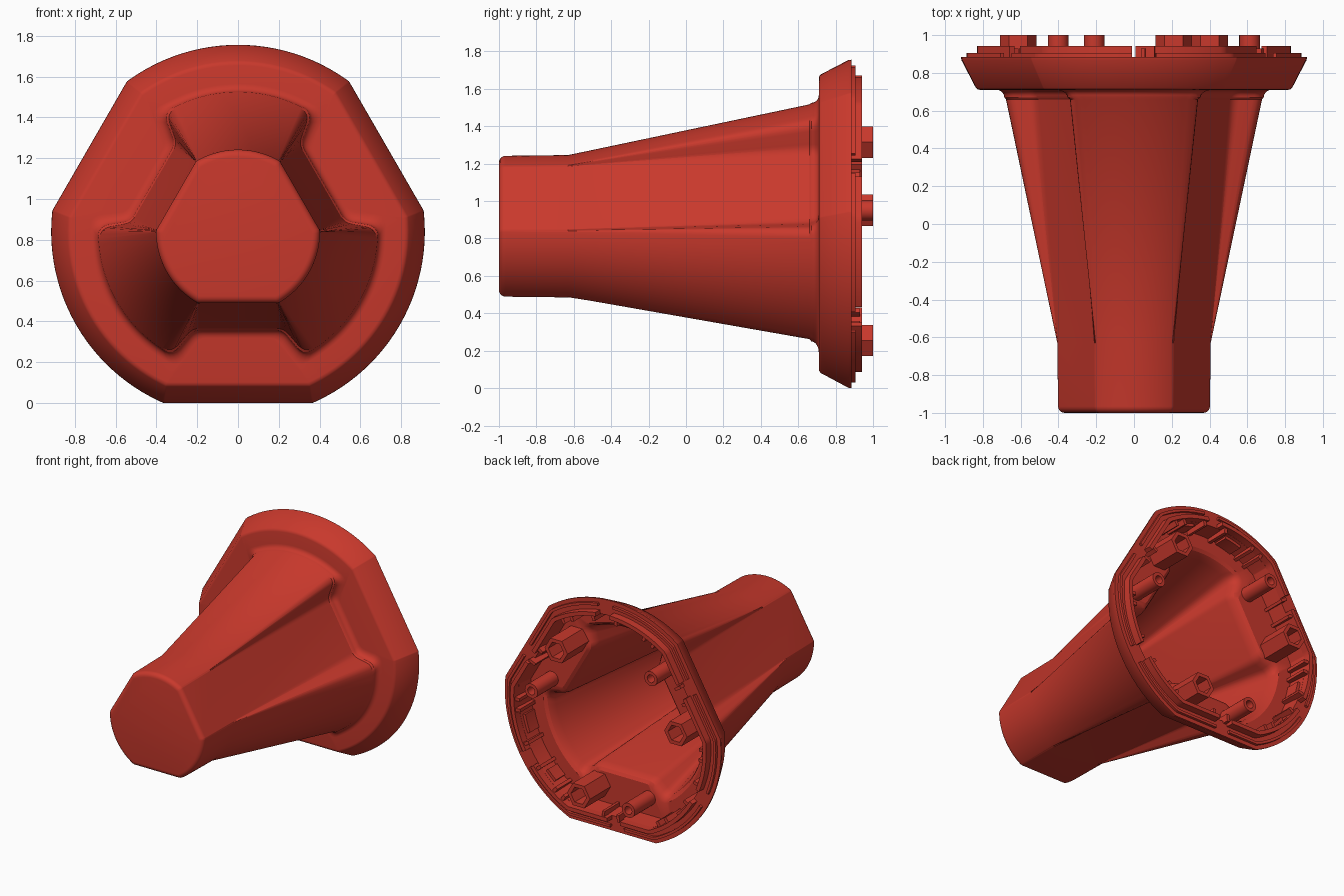
import bpy, bmesh
from math import sin, cos, pi, radians, sqrt, acos, degrees
from mathutils import Vector

if "Cube" in bpy.data.objects:
    bpy.data.objects.remove(bpy.data.objects["Cube"])

CZ = 0.84  # height of the housing axis
RED = bpy.data.materials.new("red_plastic")
RED.diffuse_color = (0.58, 0.04, 0.025, 1)
RED.use_nodes = True
RED.node_tree.nodes["Principled BSDF"].inputs["Base Color"].default_value = RED.diffuse_color


def finish(bm, name):
    bmesh.ops.recalc_face_normals(bm, faces=bm.faces)
    me = bpy.data.meshes.new(name)
    bm.to_mesh(me)
    bm.free()
    ob = bpy.data.objects.new(name, me)
    bpy.context.collection.objects.link(ob)
    me.materials.append(RED)
    bpy.ops.object.select_all(action='DESELECT')
    ob.select_set(True)
    bpy.context.view_layer.objects.active = ob
    bpy.ops.object.shade_smooth_by_angle(angle=radians(30))
    return ob


def loft(name, rings, cap=True):
    """Skin closed rings; cap both ends, or join last ring to first."""
    bm = bmesh.new()
    vs = [[bm.verts.new(p) for p in r] for r in rings]
    n = len(rings[0])
    pairs = list(zip(vs, vs[1:]))
    if not cap:
        pairs.append((vs[-1], vs[0]))
    for a, b in pairs:
        for i in range(n):
            j = (i + 1) % n
            bm.faces.new((a[i], a[j], b[j], b[i]))
    if cap:
        bm.faces.new(vs[0])
        bm.faces.new(vs[-1])
    return finish(bm, name)


def rounded(p, a, b, f):
    """Small curve around corner p, towards points a and b."""
    s = p + (a - p).normalized() * f
    e = p + (b - p).normalized() * f
    return [s * (1 - t) ** 2 + p * 2 * t * (1 - t) + e * t * t
            for t in (0, 0.25, 0.5, 0.75, 1)]


def section(y, R, d, w, wr, f=0.05):
    """Three-fold outline: flats at distance d, half width w, side walls
    rising to ridges at half width wr, arcs of radius R between them."""
    ring = []
    for k in range(3):
        phi = radians(30 + 120 * k)
        corner, ridge = Vector((d, w)), Vector((sqrt(R * R - wr * wr), wr))
        a2 = acos(ridge.x / R)
        ff = min(f, 0.35 * (ridge - corner).length)
        tangent = ridge + Vector((-sin(a2), cos(a2)))
        half = rounded(corner, Vector((d, 0)), ridge, ff * 0.7)
        half += rounded(ridge, corner, tangent, ff)
        pts = [Vector((p.x, -p.y)) for p in reversed(half)] + half
        g = a2 + ff / R
        span = radians(120) - 2 * g
        for i in range(1, 24):
            t = g + span * i / 24
            pts.append(Vector((R * cos(t), R * sin(t))))
        ring += [(p.x * cos(phi) - p.y * sin(phi), y,
                  CZ + p.x * sin(phi) + p.y * cos(phi)) for p in pts]
    return ring


def plain(y, R, d):
    """Section whose flats run straight into the arcs."""
    w = sqrt(R * R - d * d)
    return section(y, R, d, w, w * 1.05, 0.006)


def tip(y, e):
    return section(y, 0.402 - e, 0.351 - e, 0.192 - e * 0.4, 0.202 - e * 0.4)


def base(y, e):
    return section(y, 0.685 + e, 0.482 + e, 0.218 - e * 0.7, 0.32 - e * 0.7)


# Housing shell: outer skin, flange, then inner skin back to the tip
B = 0.035
rings = [tip(-1 + B * (1 - cos(a)), B * (1 - sin(a)))
         for a in [pi / 2 * i / 5 for i in range(6)]]
rings += [tip(-0.63, -0.004), base(0.66, -0.008)]
rings += [base(0.67 + 0.04 * sin(a), 0.04 * (1 - cos(a)))
          for a in [pi / 2 * i / 5 for i in range(6)]]
rings += [plain(*p) for p in [
    (0.71, 0.815, 0.738), (0.713, 0.828, 0.75), (0.722, 0.838, 0.76),
    (0.868, 0.914, 0.838), (0.885, 0.916, 0.84),
    (0.885, 0.80, 0.725), (0.75, 0.79, 0.715)]]
rings += [base(0.75, 0.0), base(0.735, -0.022), base(0.71, -0.034),
          base(0.67, -0.042), tip(-0.63, 0.036), tip(-0.93, 0.04),
          tip(-0.955, 0.06)]
loft("housing_shell", rings)


def rim_point(t, R, d, inset, y):
    """Point on the flange outline at angle t (degrees)."""
    delta = radians((t - 30 + 60) % 120 - 60)
    r = min(R - inset, (d - inset) / cos(delta))
    a = radians(t)
    return (r * cos(a), y, CZ + r * sin(a))


def rim_piece(name, t0, t1, inset0, inset1, y0, y1):
    """Bar following the flange outline between two angles."""
    corner = degrees(acos(0.84 / 0.916))
    ts = {t0, t1} | {t0 + (t1 - t0) * i / 32 for i in range(33)}
    for k in range(-1, 4):
        ts |= {c for c in (30 + 120 * k - corner, 30 + 120 * k + corner)
               if t0 < c < t1}
    rs = [[rim_point(t, 0.916, 0.84, s, y)
           for s, y in ((inset0, y0), (inset0, y1), (inset1, y1), (inset1, y0))]
          for t in sorted(ts)]
    loft(name, rs)


# Rim lips in segments, with key gaps mid-arc and mid-flat
for k in range(3):
    o = 120 * k
    for j, (a, b) in enumerate([(-29.3, 22.4), (30.7, 82.4)]):
        rim_piece(f"outer_lip_{k}_{j}", o + a, o + b, 0.03, 0.05, 0.87, 0.905)
        rim_piece(f"inner_lip_{k}_{j}", o + a, o + b, 0.085, 0.115, 0.87, 0.942)
    # Small snap ribs on the inner wall
    for j, a in enumerate((24, 34, 60, 66, 80, 94, 112, 118)):
        rim_piece(f"snap_rib_{k}_{j}", o + a - 0.9, o + a + 0.9,
                  0.10, 0.155, 0.745, 0.93)
    # Wide clip pads between the ribs
    for j, (a, b) in enumerate([(70, 77), (98, 108)]):
        rim_piece(f"clip_pad_{k}_{j}", o + a, o + b, 0.10, 0.14, 0.745, 0.86)


def boss(name, angle, sides, r_out, r_in):
    """Hollow post standing on the flange floor."""
    cx, cz = 0.622 * cos(radians(angle)), CZ + 0.622 * sin(radians(angle))

    def circle(r, y):
        return [(cx + r * cos(2 * pi * i / sides), y,
                 cz + r * sin(2 * pi * i / sides)) for i in range(sides)]
    loft(name, [circle(r_out, 0.73), circle(r_out, 1.0),
                circle(r_in, 1.0), circle(r_in, 0.86)])


# Hexagonal nut posts and round screw posts
for k in range(3):
    boss(f"hex_post_{k}", 49.8 + 120 * k, 6, 0.097, 0.066)
    boss(f"round_post_{k}", 10.2 + 120 * k, 28, 0.055, 0.03)
